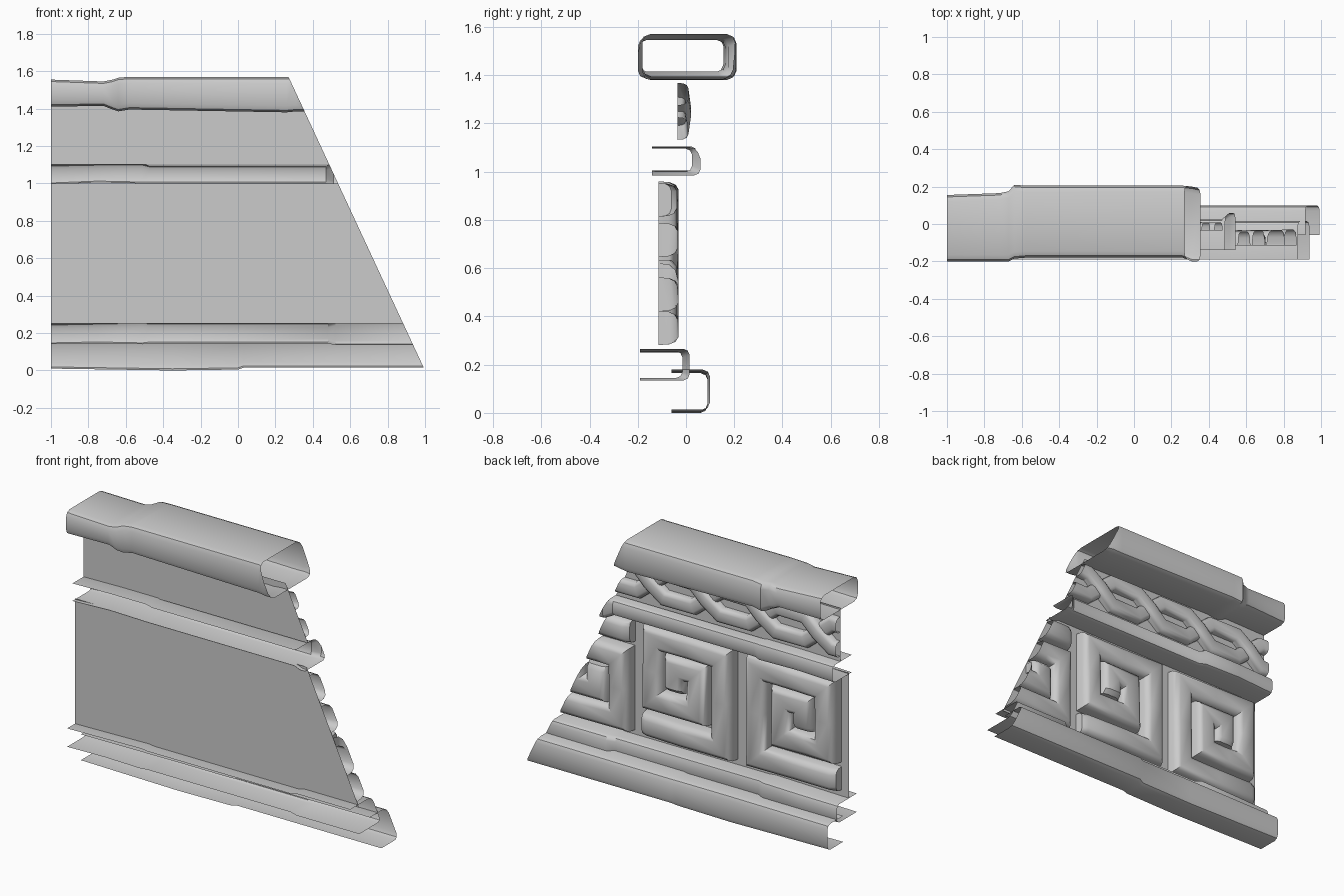
import bpy, bmesh, math, random
from mathutils import Vector

if "Cube" in bpy.data.objects:
    bpy.data.objects.remove(bpy.data.objects["Cube"])

random.seed(4)


def finish(name, bm, trim=True):
    """Trim to the left end and the slanted right end, then make the object."""
    if trim:
        for co, no in (((1, 0, 0), (1.57, 0, 0.73)), ((-1, 0, 0), (-1, 0, 0))):
            bmesh.ops.bisect_plane(bm, geom=bm.verts[:] + bm.edges[:] + bm.faces[:],
                                   plane_co=co, plane_no=Vector(no).normalized(), clear_outer=True)
    bmesh.ops.recalc_face_normals(bm, faces=bm.faces[:])
    # the open shells should face outwards, to the decorated +y side
    if sum(f.normal.y * f.calc_area() for f in bm.faces) < -0.01:
        bmesh.ops.reverse_faces(bm, faces=bm.faces[:])
    me = bpy.data.meshes.new(name)
    bm.to_mesh(me)
    bm.free()
    ob = bpy.data.objects.new(name, me)
    bpy.context.collection.objects.link(ob)
    bpy.ops.object.select_all(action='DESELECT')
    ob.select_set(True)
    bpy.context.view_layer.objects.active = ob
    bpy.ops.object.shade_smooth_by_angle(angle=math.radians(38))
    return ob


def skin(bm, rings, closed=False):
    vs = [[bm.verts.new(p) for p in r] for r in rings]
    n = len(vs[0])
    for a, b in zip(vs, vs[1:]):
        for i in range(n if closed else n - 1):
            j = (i + 1) % n
            bm.faces.new((a[i], a[j], b[j], b[i]))
    return vs


def molding(name, stations, c, closed=False):
    """Chamfered box section along x; stations are (x, y0, y1, z0, z1)."""
    rings = []
    for x, y0, y1, z0, z1 in stations:
        outer = [(y1 - c, z0), (y1 - c * .3, z0 + c * .3), (y1, z0 + c),
                 (y1, z1 - c), (y1 - c * .3, z1 - c * .3), (y1 - c, z1)]
        if closed:
            inner = [(y0 + c, z1), (y0 + c * .3, z1 - c * .3), (y0, z1 - c),
                     (y0, z0 + c), (y0 + c * .3, z0 + c * .3), (y0 + c, z0)]
            pts = outer + inner
        else:
            pts = [(y0, z0)] + outer + [(y0, z1)]
        rings.append([(x, y, z) for y, z in pts])
    bm = bmesh.new()
    skin(bm, rings, closed)
    return finish(name, bm)


def band(name, path, w, y):
    """Raised rounded band along a mitred (x, z, height) path."""
    prof = [(-1, 0), (-.95, .55), (-.8, .85), (-.5, 1), (.5, 1), (.8, .85), (.95, .55), (1, 0)]
    rings = []
    P = [Vector(p[:2]) for p in path]
    for i, p in enumerate(P):
        d0 = (p - P[max(i - 1, 0)]).normalized() if i else (P[1] - p).normalized()
        d1 = (P[i + 1] - p).normalized() if i < len(P) - 1 else d0
        n0, n1 = Vector((-d0.y, d0.x)), Vector((-d1.y, d1.x))
        m = (n0 + n1) / (1 + n0.dot(n1))
        rings.append([(p.x + m.x * s * w, y + h * path[i][2], p.y + m.y * s * w) for s, h in prof])
    bm = bmesh.new()
    vs = skin(bm, rings)
    bm.faces.new(vs[0])
    bm.faces.new(vs[-1])
    return finish(name, bm)


def panel(name, y, z0, z1):
    bm = bmesh.new()
    bm.faces.new([bm.verts.new(p) for p in ((-1, y, z0), (-1, y, z1), (1, y, z1), (1, y, z0))])
    return finish(name, bm)


# Foot, ledges and cap
molding("base_molding", [(-1, -.06, .09, .01, .165), (-.35, -.06, .09, 0, .17),
                         (0, -.06, .09, .005, .17), (.03, -.06, .1, .015, .175),
                         (1.05, -.06, .1, .015, .18)], .03)
molding("lower_ledge", [(-1, -.19, .0, .14, .25), (-.75, -.19, .005, .145, .255),
                        (-.51, -.19, .005, .14, .26), (-.47, -.19, -.015, .145, .255),
                        (.48, -.19, -.015, .145, .255), (.52, -.19, .015, .135, .265),
                        (1.05, -.19, .015, .135, .265)], .025)
molding("upper_ledge", [(-1, -.14, .04, .995, 1.1), (-.75, -.14, .045, 1.005, 1.105),
                        (-.51, -.14, .045, 1, 1.105), (-.47, -.14, .025, 1, 1.095),
                        (.47, -.14, .025, 1, 1.095), (.51, -.14, .06, .985, 1.11),
                        (.7, -.14, .06, .985, 1.11)], .025)
molding("cap", [(-1, -.2, .155, 1.41, 1.555), (-.72, -.2, .165, 1.415, 1.545),
                (-.67, -.2, .175, 1.395, 1.555), (-.64, -.185, .21, 1.385, 1.565),
                (-.58, -.18, .205, 1.395, 1.57), (.26, -.18, .205, 1.38, 1.57),
                (.31, -.2, .2, 1.385, 1.57), (.45, -.2, .17, 1.385, 1.57)], .035, True)

# Flat backing panels
panel("key_panel", -.115, .25, 1.0)
panel("braid_panel", -.035, 1.1, 1.42)

# Square spiral reliefs: (u, v) centre line of one tile, 0.605 x 0.675
KEY = [(.605, .075), (.57, .075), (.33, .075), (.073, .075), (.073, .35), (.073, .607), (.3, .607),
       (.532, .607), (.532, .42), (.532, .24), (.4, .24), (.24, .24), (.24, .468),
       (.385, .468), (.385, .35), (.385, .325)]
for name, x0, flip_x, flip_z in (("left", -.952, True, False), ("middle", -.268, False, False),
                                 ("right", .416, True, True)):
    path = []
    for i, (u, v) in enumerate(KEY):
        h = .055 if i in (0, len(KEY) - 1) else random.uniform(.07, .086)
        path.append((x0 + (.605 - u if flip_x else u), .283 + (.675 - v if flip_z else v), h))
    if flip_x and flip_z:  # half-turned tile
        path = [(x0 + .605 - u, .283 + .675 - v, p[2]) for (u, v), p in zip(KEY, path)]
    band("spiral_" + name, path, .07, -.115)

# Two interlaced braid strands; the rising runs pass over the falling ones
for k in range(2):
    path = []
    for n in range(-1, 3):
        c = -.87 + .37 * k + .74 * n
        for dx, dz, h in ((-.09, -.072, .045), (0, 0, .056), (.09, .072, .045),
                          (.28, .072, .04), (.37, 0, .03), (.46, -.072, .04)):
            path.append((c + dx, 1.25 + dz, h))
    band("braid_strand_%d" % (k + 1), path, .046, -.035)
